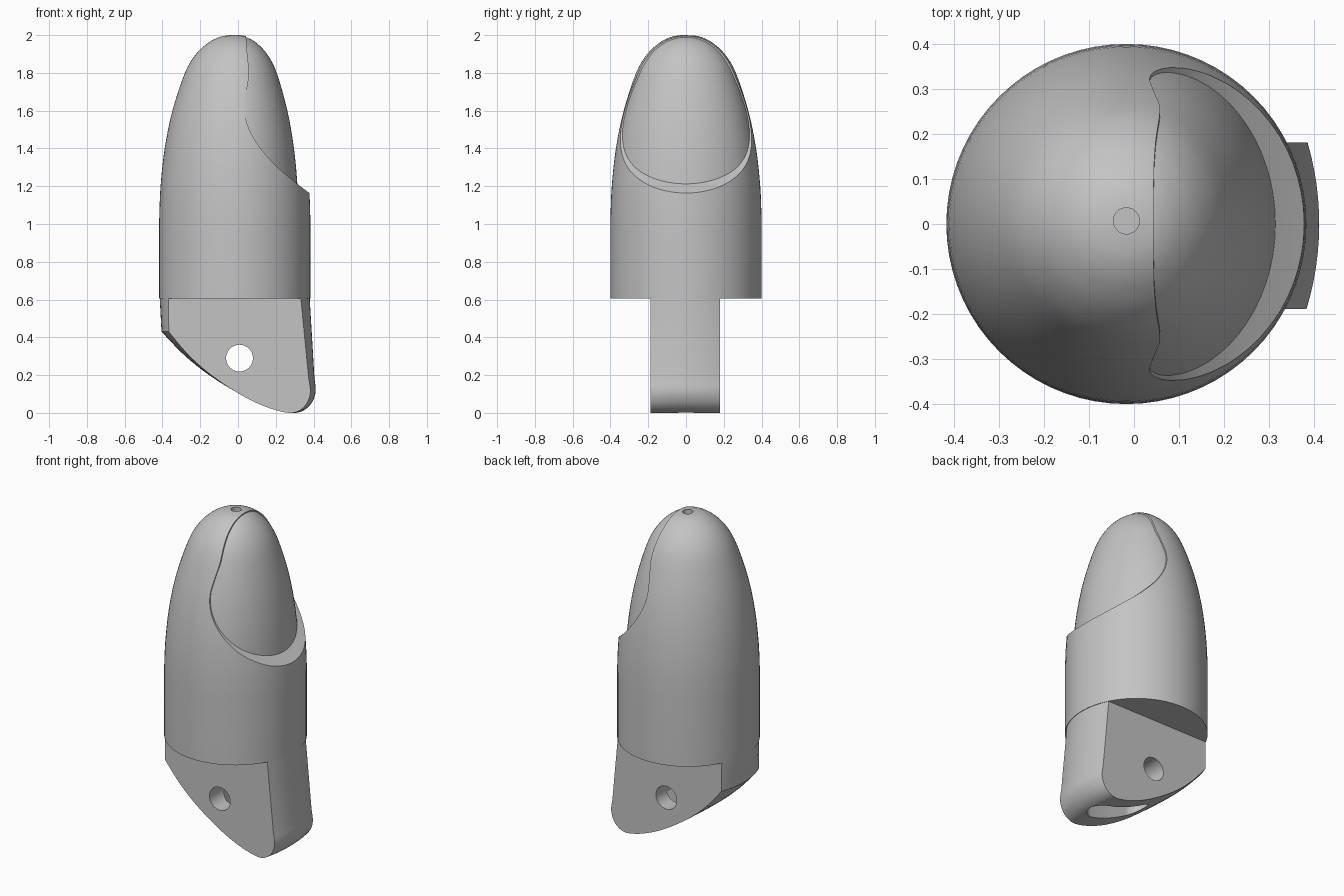
import bpy, bmesh, math
from mathutils import Vector

if "Cube" in bpy.data.objects:
    bpy.data.objects.remove(bpy.data.objects["Cube"])

CX = -0.017   # axis of the round body
grey = bpy.data.materials.new("plain_grey")
grey.use_nodes = True
colour = (0.55, 0.55, 0.55, 1)
grey.diffuse_color = colour
grey.node_tree.nodes["Principled BSDF"].inputs["Base Color"].default_value = colour


def finish(bm, name):
    bmesh.ops.recalc_face_normals(bm, faces=bm.faces)
    mesh = bpy.data.meshes.new(name)
    bm.to_mesh(mesh)
    bm.free()
    mesh.materials.append(grey)
    ob = bpy.data.objects.new(name, mesh)
    bpy.context.collection.objects.link(ob)
    return ob


def skin(bm, rings):
    """Join equal rings of points into a closed solid."""
    vs = [[bm.verts.new(p) for p in ring] for ring in rings]
    n = len(vs[0])
    for a, b in zip(vs, vs[1:]):
        for i in range(n):
            bm.faces.new((a[i], a[(i + 1) % n], b[(i + 1) % n], b[i]))
    bm.faces.new(vs[0])
    bm.faces.new(vs[-1])


def revolve(name, profile, sx=1, sy=1, n=72):
    bm = bmesh.new()
    angles = [math.tau * i / n for i in range(n)]
    skin(bm, [[(CX + r * sx * math.cos(a), r * sy * math.sin(a), z)
               for a in angles] for r, z in profile])
    return finish(bm, name)


def prism(name, outline, ys, bend=lambda x, y, z: x):
    bm = bmesh.new()
    skin(bm, [[(bend(x, y, z), y, z) for x, z in outline] for y in ys])
    return finish(bm, name)


def smooth_curve(pts, steps=4):
    """Catmull-Rom curve through the points."""
    p = [Vector(q) for q in [pts[0]] + pts + [pts[-1]]]
    out = []
    for a, b, c, d in zip(p, p[1:], p[2:], p[3:]):
        for s in range(steps):
            t = s / steps
            out.append((2 * b + (c - a) * t + (2 * a - 5 * b + 4 * c - d) * t ** 2
                        + (3 * b - a - 3 * c + d) * t ** 3) / 2)
    return [tuple(q) for q in out] + [pts[-1]]


def combine(target, other, operation):
    other.hide_render = True
    mod = target.modifiers.new(operation.title(), 'BOOLEAN')
    mod.operation, mod.solver, mod.object = operation, 'EXACT', other
    bpy.context.view_layer.objects.active = target
    bpy.ops.object.modifier_apply(modifier=mod.name)
    bpy.data.objects.remove(other)


# Round body: straight sleeve below a bullet-shaped dome
dome = smooth_curve([(0.4, 1.03), (0.393, 1.2), (0.371, 1.4), (0.33, 1.6),
                     (0.264, 1.8), (0.205, 1.9), (0.14, 1.96), (0.08, 1.99),
                     (0.025, 2.0)])
finger = revolve("fingertip", [(0.4, 0.605)] + dome)

# Nail: cut back the +x side, then fill with a slimmer core
nail_edge = smooth_curve([(0.04, 2.1), (0.045, 1.95), (0.058, 1.8), (0.045, 1.7),
                          (0.035, 1.6), (0.06, 1.5), (0.12, 1.4), (0.2, 1.31),
                          (0.28, 1.24), (0.37, 1.17), (0.5, 1.08)])
combine(finger, prism("nail_cutter", nail_edge + [(0.5, 2.1)], (-0.6, 0.6)), 'DIFFERENCE')
core = [(r, 1 + (z - 1) * 0.996) for r, z in dome]
combine(finger, revolve("nail", [(0.4, 0.8)] + core, 0.845, 0.985), 'UNION')

# Hinge tongue: side outline swept across y, rounded to follow the sleeve
belly = smooth_curve([(-0.405, 0.43), (-0.3, 0.32), (-0.2, 0.235), (-0.1, 0.165),
                      (0, 0.105), (0.1, 0.055), (0.2, 0.018), (0.29, 0.0),
                      (0.345, 0.012), (0.388, 0.05), (0.411, 0.11), (0.405, 0.18)])
outline = [(-0.414, 0.65), (-0.414, 0.6)] + belly + [(0.38, 0.6), (0.38, 0.65)]


def follow_sleeve(x, y, z):
    curve = 1 - math.sqrt(1 - (y / 0.4) ** 2)
    return CX + (x - CX) * (1 - curve * min(1, 0.45 + 0.9 * z))


slices = [-0.004 + 0.185 * (i / 6 - 1) for i in range(13)]
combine(finger, prism("tongue", outline, slices, follow_sleeve), 'UNION')


def drill(radius, depth, place, turn=(0, 0, 0)):
    bpy.ops.mesh.primitive_cylinder_add(vertices=40, radius=radius, depth=depth,
                                        location=place, rotation=turn)
    ob = bpy.context.object
    ob.data.materials.append(grey)
    return ob


# Hinge pin hole and small hole at the tip
combine(finger, drill(0.071, 1, (0.008, 0, 0.29), (math.pi / 2, 0, 0)), 'DIFFERENCE')
combine(finger, drill(0.029, 0.1, (CX, 0.007, 2.01)), 'DIFFERENCE')

# Round-ended slot under the tongue
bm = bmesh.new()
ends = []
for i in range(32):
    a = math.tau * (i + 0.5) / 32
    ends.append(((0.24 if math.cos(a) > 0 else 0.0) + 0.08 * math.cos(a),
                 0.08 * math.sin(a)))
skin(bm, [[(x, y, z) for x, y in ends] for z in (-0.1, 0.27)])
combine(finger, finish(bm, "slot_cutter"), 'DIFFERENCE')

# Smooth shading with crisp edges
bpy.ops.object.select_all(action='DESELECT')
finger.select_set(True)
bpy.context.view_layer.objects.active = finger
bpy.ops.object.shade_smooth_by_angle(angle=math.radians(30))
